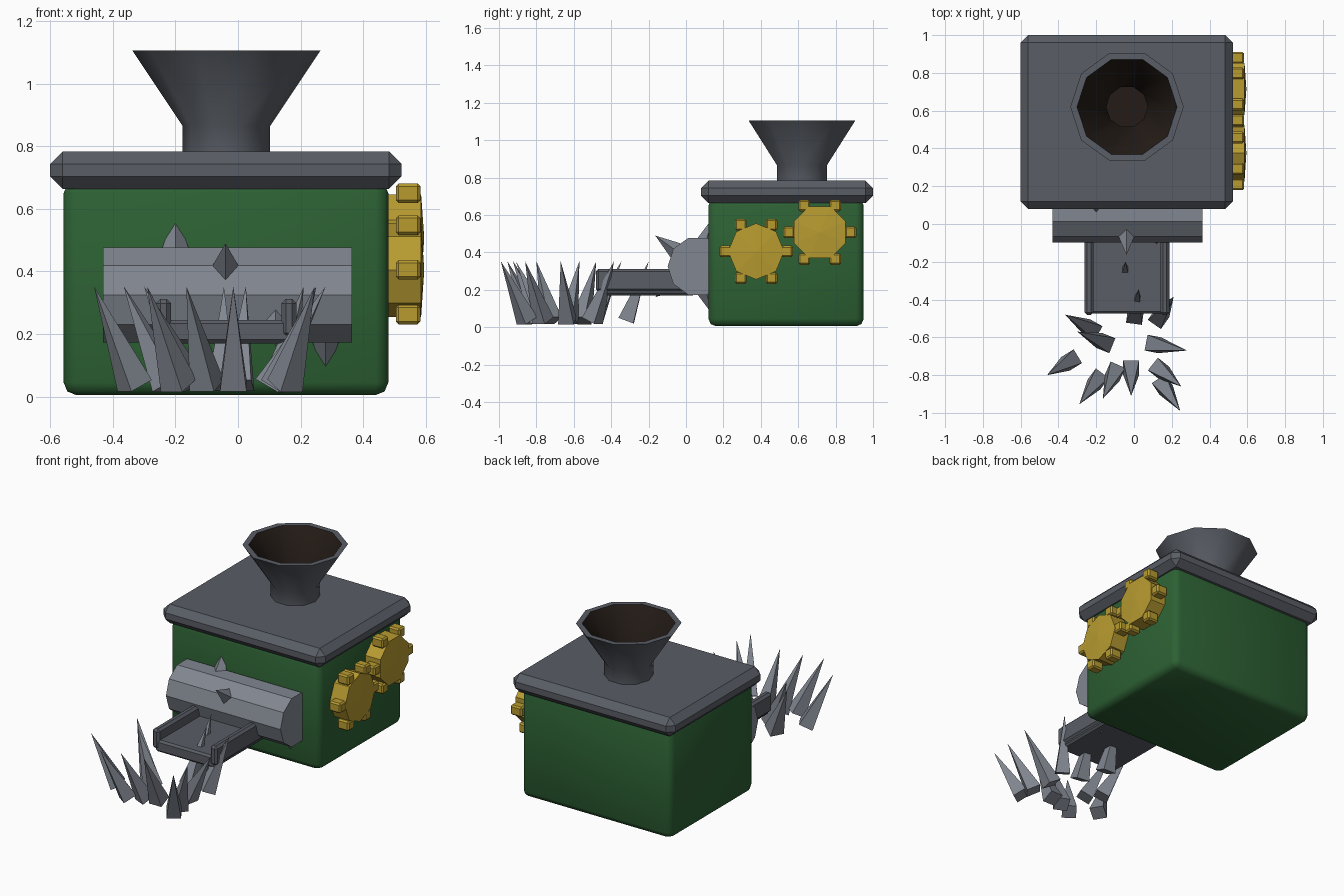
import bpy, bmesh
from math import pi, cos, sin, radians
from mathutils import Vector, Matrix

if "Cube" in bpy.data.objects:
    bpy.data.objects.remove(bpy.data.objects["Cube"])


def material(name, rgb):
    m = bpy.data.materials.new(name)
    m.diffuse_color = (*rgb, 1)
    m.use_nodes = True
    m.node_tree.nodes["Principled BSDF"].inputs["Base Color"].default_value = m.diffuse_color
    return m


DARK = material("dark_steel", (0.10, 0.11, 0.13))
STEEL = material("light_steel", (0.22, 0.24, 0.28))
GREEN = material("green_paint", (0.026, 0.12, 0.034))
GOLD = material("brass", (0.48, 0.33, 0.03))
BROWN = material("dark_inside", (0.017, 0.011, 0.008))


def finish(bm, name, *mats, smooth=None):
    bmesh.ops.recalc_face_normals(bm, faces=bm.faces)
    me = bpy.data.meshes.new(name)
    bm.to_mesh(me)
    bm.free()
    ob = bpy.data.objects.new(name, me)
    bpy.context.collection.objects.link(ob)
    for m in mats:
        me.materials.append(m)
    if smooth:
        bpy.ops.object.select_all(action='DESELECT')
        ob.select_set(True)
        bpy.context.view_layer.objects.active = ob
        bpy.ops.object.shade_smooth_by_angle(angle=radians(smooth))
    return ob


def add_box(bm, lo, hi, bevel=0.0, segments=1):
    lo, hi = Vector(lo), Vector(hi)
    mat = Matrix.Translation((lo + hi) / 2) @ Matrix.Diagonal((*(hi - lo), 1))
    vs = bmesh.ops.create_cube(bm, size=1, matrix=mat)['verts']
    if bevel:
        edges = list({e for v in vs for e in v.link_edges})
        bmesh.ops.bevel(bm, geom=edges, offset=bevel, segments=segments,
                        profile=0.5, affect='EDGES')


def add_spike(bm, base, tip, radius, spin=0.0):
    # four-sided pyramid running from base centre to tip
    base, tip = Vector(base), Vector(tip)
    d = tip - base
    mat = (Matrix.Translation((base + tip) / 2)
           @ d.to_track_quat('Z', 'Y').to_matrix().to_4x4() @ Matrix.Rotation(spin, 4, 'Z'))
    bmesh.ops.create_cone(bm, cap_ends=True, segments=4, radius1=radius,
                          radius2=0, depth=d.length, matrix=mat)


# machine body and lid
bm = bmesh.new()
add_box(bm, (-0.557, 0.12, 0.005), (0.48, 0.95, 0.69), 0.04, 2)
finish(bm, "body", GREEN, smooth=50)
bm = bmesh.new()
add_box(bm, (-0.6, 0.08, 0.664), (0.523, 1.0, 0.783), 0.04)
finish(bm, "lid", DARK)

# ten-sided hopper with a dark inside
bm = bmesh.new()
profile = [(0.14, 0.76), (0.14, 0.865), (0.30, 1.105), (0.265, 1.105),
           (0.11, 0.87), (0.11, 0.80)]
rings = [[bm.verts.new((-0.037 + r * cos(i * pi / 5), 0.62 + r * sin(i * pi / 5), z))
          for i in range(10)] for r, z in profile]
for k in range(len(rings) - 1):
    for i in range(10):
        j = (i + 1) % 10
        f = bm.faces.new((rings[k][i], rings[k][j], rings[k + 1][j], rings[k + 1][i]))
        f.material_index = int(k >= 3)
bm.faces.new(rings[-1]).material_index = 1
bm.faces.new(rings[0][::-1])
finish(bm, "hopper", DARK, BROWN, smooth=40)

# grinding drum, axis along x
DY, DZ = 0.062, 0.325
bm = bmesh.new()
bmesh.ops.create_cone(bm, cap_ends=True, segments=10, radius1=0.16, radius2=0.16, depth=0.795,
                      matrix=Matrix.Translation((-0.034, DY, DZ)) @ Matrix.Rotation(pi / 2, 4, 'Y'))
finish(bm, "drum", STEEL)

# drum spikes in a spiral
bm = bmesh.new()
for k in range(4):
    a = radians(72 * (k + 1))
    ray = Vector((0, cos(a), sin(a)))
    c = Vector((-0.2 + 0.16 * k, DY, DZ))
    add_spike(bm, c + ray * 0.14, c + ray * 0.28, 0.048)
finish(bm, "drum_spikes", STEEL)

# output chute: floor and two side rails
bm = bmesh.new()
add_box(bm, (-0.245, -0.475, 0.17), (0.175, 0.05, 0.245), 0.012)
for x in (-0.238, 0.163):
    add_box(bm, (x - 0.024, -0.482, 0.19), (x + 0.024, 0.05, 0.312), 0.014)
finish(bm, "chute", DARK)

# ring of leaning shards on the ground: base x, y, tip x, y
shards = [
    (-0.33, -0.72, -0.46, -0.80), (-0.22, -0.56, -0.365, -0.48),
    (-0.15, -0.63, -0.30, -0.57), (-0.19, -0.82, -0.29, -0.955),
    (-0.10, -0.78, -0.165, -0.925), (-0.015, -0.76, -0.015, -0.91),
    (0.15, -0.85, 0.245, -0.99), (0.13, -0.765, 0.25, -0.86),
    (0.10, -0.635, 0.28, -0.67), (0.13, -0.50, 0.21, -0.385),
    (0.005, -0.49, 0.025, -0.345), (-0.05, -0.32, -0.045, -0.20),
]
bm = bmesh.new()
for bx, by, tx, ty in shards:
    add_spike(bm, (bx, by, 0.035), (tx, ty, 0.352), 0.06, pi / 4)
finish(bm, "shards", STEEL)

# two brass gears on the right side
for n, (gy, gz) in enumerate(((0.375, 0.405), (0.715, 0.507))):
    bm = bmesh.new()
    rot = Matrix.Rotation(pi / 2, 4, 'Y')
    bmesh.ops.create_cone(bm, cap_ends=True, segments=8, radius1=0.15, radius2=0.15, depth=0.11,
                          matrix=Matrix.Translation((0.53, gy, gz)) @ rot @ Matrix.Rotation(n * pi / 8, 4, 'Z'))
    front = [f for f in bm.faces if f.normal.x > 0.9]
    for v in bmesh.ops.poke(bm, faces=front)['verts']:
        v.co.x += 0.01  # slightly domed hub
    for k in range(6):
        a = k * pi / 3
        y, z = gy + 0.165 * cos(a), gz + 0.165 * sin(a)
        add_box(bm, (0.504, y - 0.031, z - 0.031), (0.583, y + 0.031, z + 0.031), 0.009)
    finish(bm, f"gear_{n + 1}", GOLD)
